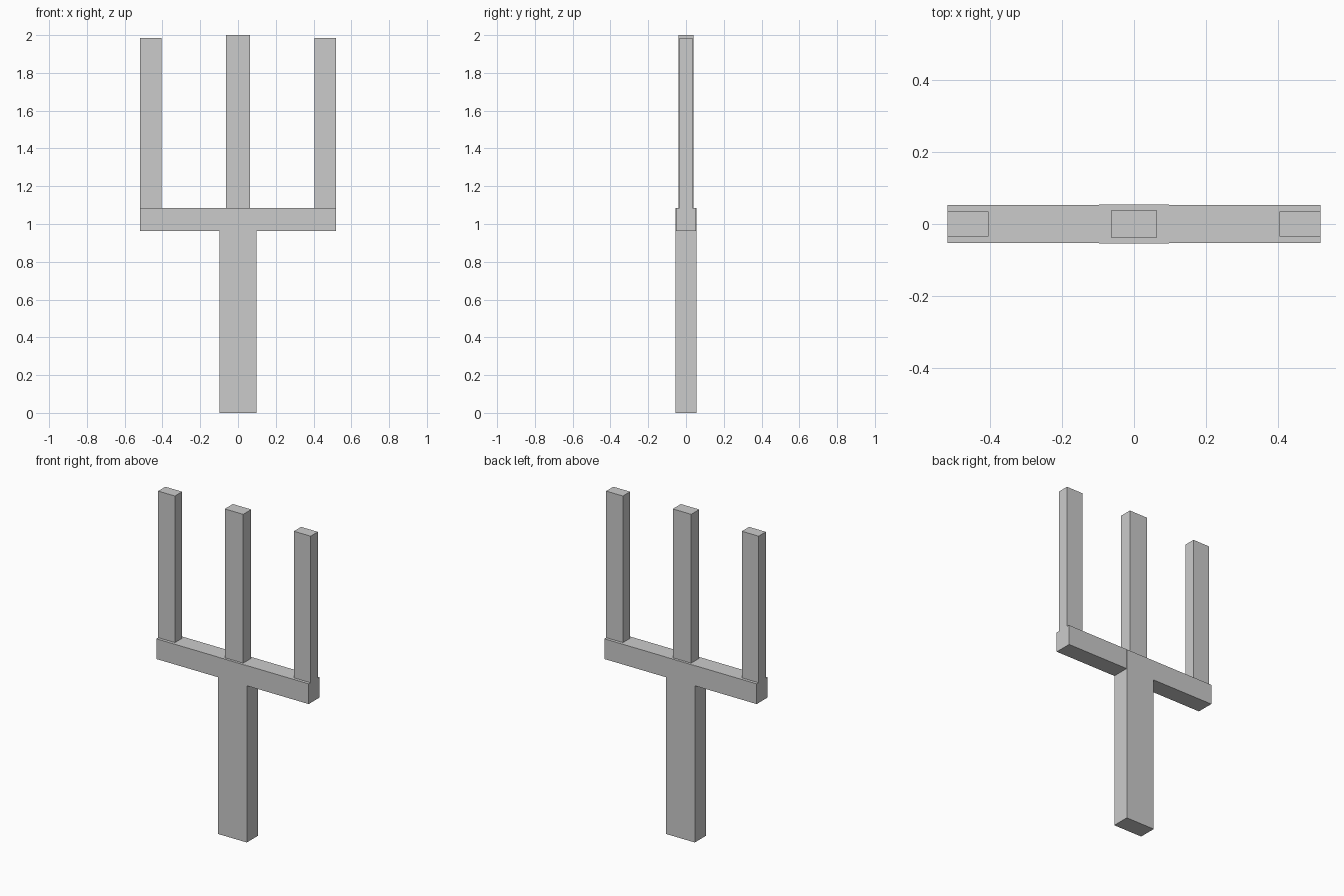
import bpy
import bmesh
from mathutils import Matrix, Vector

if "Cube" in bpy.data.objects:
    bpy.data.objects.remove(bpy.data.objects["Cube"])


def box(name, half_x, half_y, z0, z1, x=0.0):
    """Rectangular bar centred on x and y = 0, spanning z0 to z1."""
    bm = bmesh.new()
    place = Matrix.Translation(Vector((x, 0, (z0 + z1) / 2)))
    size = Matrix.Diagonal((2 * half_x, 2 * half_y, z1 - z0, 1))
    bmesh.ops.create_cube(bm, size=1, matrix=place @ size)
    mesh = bpy.data.meshes.new(name)
    bm.to_mesh(mesh)
    bm.free()
    obj = bpy.data.objects.new(name, mesh)
    bpy.context.collection.objects.link(obj)
    return obj


BAR_BOTTOM, BAR_TOP = 0.962, 1.086

# Handle, running up through the crossbar and a hair deeper than it
box("handle", 0.098, 0.0545, 0.0, BAR_TOP - 0.001)

# Crossbar
box("crossbar", 0.518, 0.0535, BAR_BOTTOM, BAR_TOP)

# Middle tine, slightly thicker and taller
box("middle_tine", 0.0625, 0.039, BAR_TOP, 2.0)

# Outer tines, flush with the crossbar ends
for side, sign in (("left", -1), ("right", 1)):
    box(f"{side}_tine", 0.057, 0.035, BAR_TOP, 1.986, x=sign * 0.461)
